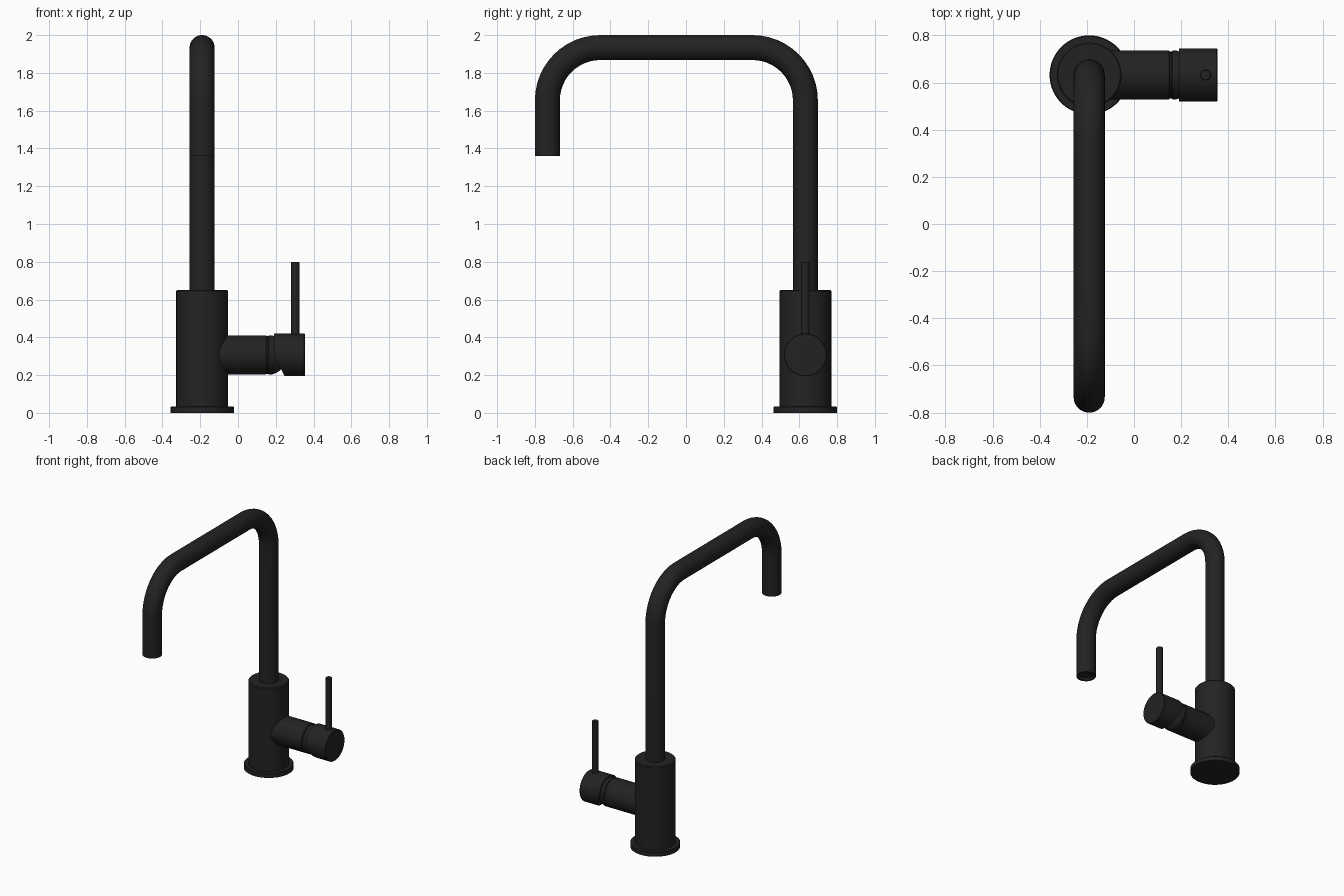
import bpy, bmesh
from math import sin, cos, pi, radians
from mathutils import Vector, Matrix

cube = bpy.data.objects.get("Cube")
if cube:
    bpy.data.objects.remove(cube, do_unlink=True)

black = bpy.data.materials.new("matte_black")
black.use_nodes = True
COLOR = (0.0165, 0.0165, 0.0165, 1)
black.diffuse_color = COLOR
bsdf = black.node_tree.nodes["Principled BSDF"]
bsdf.inputs["Base Color"].default_value = COLOR
bsdf.inputs["Roughness"].default_value = 0.6

AXIS_X, AXIS_Y = -0.19, 0.632
VALVE_Z = 0.307


def finish(name, bm, matrix=Matrix()):
    """Turn a bmesh into a smooth-shaded object with sharp edges kept."""
    bm.transform(matrix)
    bmesh.ops.recalc_face_normals(bm, faces=bm.faces)
    mesh = bpy.data.meshes.new(name)
    bm.to_mesh(mesh)
    bm.free()
    mesh.materials.append(black)
    obj = bpy.data.objects.new(name, mesh)
    bpy.context.collection.objects.link(obj)
    bpy.ops.object.select_all(action='DESELECT')
    obj.select_set(True)
    bpy.context.view_layer.objects.active = obj
    bpy.ops.object.shade_smooth_by_angle(angle=radians(35))
    return obj


def skin(bm, rings):
    """Bridge successive rings of points and cap both ends."""
    loops = [[bm.verts.new(p) for p in ring] for ring in rings]
    n = len(loops[0])
    for a, b in zip(loops, loops[1:]):
        for i in range(n):
            j = (i + 1) % n
            bm.faces.new((a[i], a[j], b[j], b[i]))
    bm.faces.new(loops[0])
    return bm.faces.new(loops[-1])


def lathe(profile, sides=64):
    """Revolve (radius, height) pairs around z."""
    bm = bmesh.new()
    skin(bm, [[(r * cos(2 * pi * i / sides), r * sin(2 * pi * i / sides), h)
               for i in range(sides)] for r, h in profile])
    return bm


upright = Matrix.Translation((AXIS_X, AXIS_Y, 0))
# Sideways parts use their lathe height as world x
sideways = Matrix.Translation((0, AXIS_Y, VALVE_Z)) @ Matrix.Rotation(pi / 2, 4, 'Y')

# Base flange and main body
finish("base_flange", lathe([(0.168, 0), (0.168, 0.03), (0.164, 0.034)]), upright)
finish("body", lathe([(0.137, 0.02), (0.137, 0.645), (0.132, 0.651)]), upright)

# Valve barrel with a groove and a rounded end
finish("valve_barrel", lathe([
    (0.104, AXIS_X), (0.104, 0.148), (0.1, 0.152), (0.1, 0.16), (0.104, 0.164),
    (0.104, 0.178), (0.099, 0.194), (0.088, 0.215), (0.07, 0.235)]), sideways)

# Handle cap, cut away at an angle under its inner side
cap = lathe([(0.113, 0.191), (0.113, 0.35), (0.11, 0.354)])
cap.transform(sideways)
cut = bmesh.ops.bisect_plane(
    cap, geom=cap.verts[:] + cap.edges[:] + cap.faces[:],
    plane_co=(0.191, 0, VALVE_Z), plane_no=(-0.11, 0, -0.054), clear_outer=True)
bmesh.ops.holes_fill(cap, edges=[e for e in cap.edges if e.is_boundary])
finish("handle_cap", cap)

# Thin lever
finish("lever", lathe([(0.023, 0.38), (0.023, 0.795), (0.02, 0.799)], 24),
       Matrix.Translation((0.303, AXIS_Y, 0)))

# Spout: upright, bend, level run, bend, outlet
R, BEND, TOP, FRONT, STEPS, SIDES = 0.066, 0.28, 1.934, -0.734, 12, 40
stations = [(AXIS_Y, 0.6, 0)]
for centre, start in ((AXIS_Y - BEND, 0), (FRONT + BEND, pi / 2)):
    for k in range(STEPS + 1):
        a = start + k * pi / 2 / STEPS
        stations.append((centre + BEND * cos(a), TOP - BEND + BEND * sin(a), a))
stations.append((FRONT, 1.36, pi))

bm = bmesh.new()
rings = []
for y, z, a in stations:
    out = Vector((0, cos(a), sin(a)))
    rings.append([Vector((AXIS_X, y, z)) + R * (
        Vector((cos(t), 0, 0)) + out * sin(t))
        for t in (2 * pi * i / SIDES for i in range(SIDES))])
outlet = skin(bm, rings)
# Recessed outlet opening
bmesh.ops.recalc_face_normals(bm, faces=bm.faces)
bmesh.ops.inset_region(bm, faces=[outlet], thickness=0.012)
bmesh.ops.translate(bm, verts=outlet.verts[:], vec=(0, 0, 0.004))
bmesh.ops.inset_region(bm, faces=[outlet], thickness=0.002)
bmesh.ops.translate(bm, verts=outlet.verts[:], vec=(0, 0, 0.015))
finish("spout", bm)
